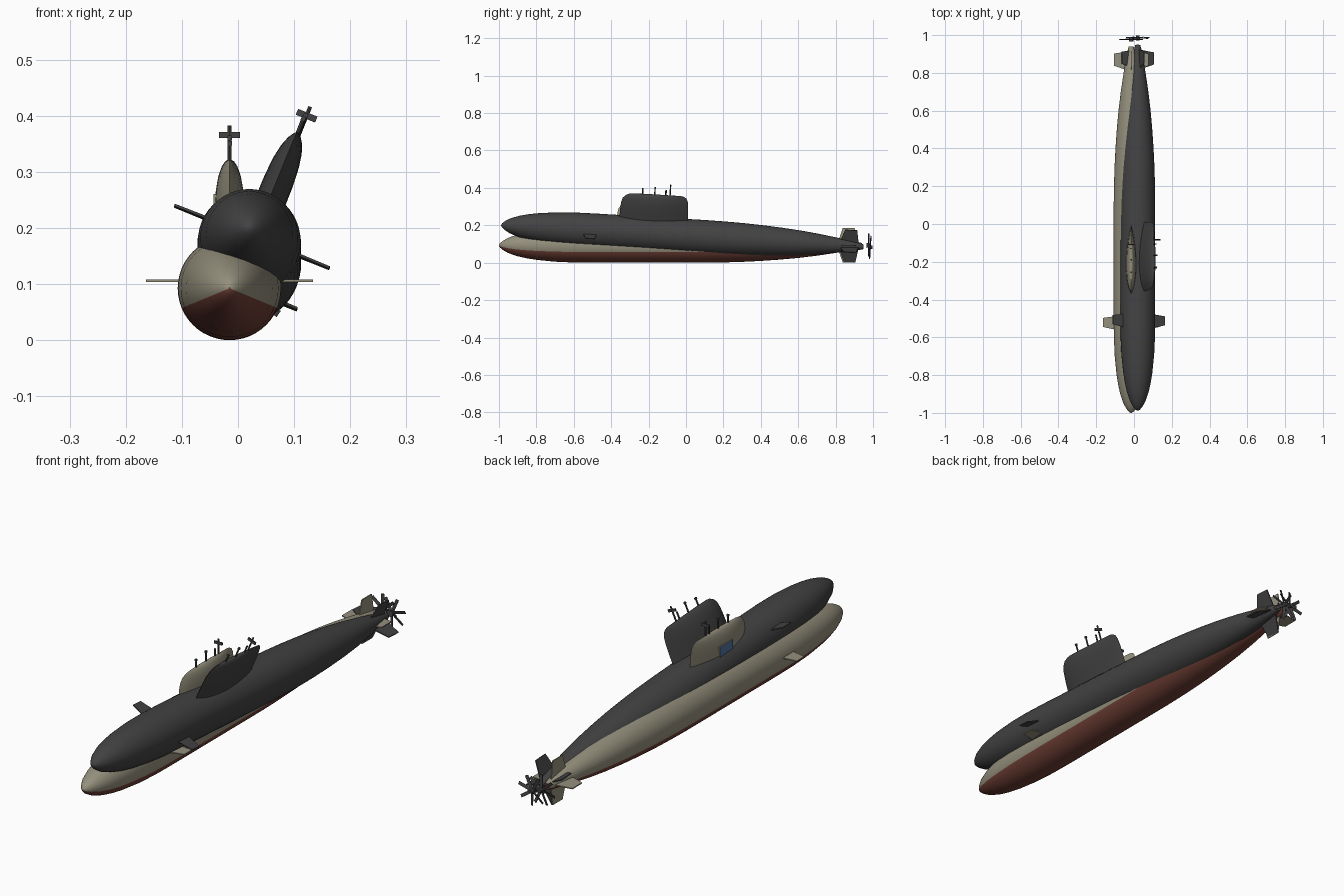
import bpy, bmesh, math
from mathutils import Matrix, Vector

if "Cube" in bpy.data.objects:
    bpy.data.objects.remove(bpy.data.objects["Cube"])


def mat(name, rgb):
    m = bpy.data.materials.new(name)
    m.diffuse_color = (*rgb, 1)
    m.use_nodes = True
    m.node_tree.nodes["Principled BSDF"].inputs["Base Color"].default_value = m.diffuse_color
    return m


DARK = mat("charcoal", (0.055, 0.055, 0.056))
BEIGE = mat("khaki_grey", (0.30, 0.28, 0.205))
RED = mat("oxide_red", (0.16, 0.05, 0.036))
BLUE = mat("panel_blue", (0.08, 0.17, 0.36))


def finish(name, bm, mats, place, smooth=None, rule=None):
    bmesh.ops.recalc_face_normals(bm, faces=bm.faces)
    for f in bm.faces:
        f.material_index = rule(f) if rule else 0
    me = bpy.data.meshes.new(name)
    bm.to_mesh(me)
    bm.free()
    ob = bpy.data.objects.new(name, me)
    bpy.context.collection.objects.link(ob)
    for m in mats:
        me.materials.append(m)
    ob.matrix_world = place
    if smooth:
        bpy.ops.object.select_all(action='DESELECT')
        ob.select_set(True)
        bpy.context.view_layer.objects.active = ob
        bpy.ops.object.shade_smooth_by_angle(angle=math.radians(smooth))
    return ob


def loft(bm, rings):
    """Skin closed rings of equal length and cap both ends."""
    vs = [[bm.verts.new(p) for p in r] for r in rings]
    n = len(vs[0])
    for a, b in zip(vs, vs[1:]):
        for i in range(n):
            bm.faces.new((a[i], a[(i + 1) % n], b[(i + 1) % n], b[i]))
    bm.faces.new(vs[0])
    bm.faces.new(vs[-1])


def box(bm, centre, size, rot=Matrix()):
    m = Matrix.Translation(centre) @ rot @ Matrix.Diagonal((*size, 1))
    bmesh.ops.create_cube(bm, size=1, matrix=m)


def rod(bm, y, z0, z1, r):
    bmesh.ops.create_cone(bm, cap_ends=True, segments=8, radius1=r, radius2=r,
                          depth=z1 - z0, matrix=Matrix.Translation((0, y, (z0 + z1) / 2)))


HULL = [(-1, .002), (-.995, .011), (-.98, .024), (-.95, .041), (-.9, .058), (-.85, .069),
        (-.8, .077), (-.7, .087), (-.6, .0915), (-.5, .0925), (.1, .0925), (.2, .091),
        (.3, .088), (.4, .083), (.5, .076), (.6, .067), (.7, .055), (.8, .04),
        (.87, .028), (.91, .021), (.94, .013)]
# height, front, back, half width
SAIL = [(.05, -.372, -.005, .028), (.14, -.37, -.006, .027), (.175, -.367, -.008, .0245),
        (.2, -.36, -.012, .02), (.217, -.345, -.02, .014), (.226, -.325, -.035, .008),
        (.229, -.305, -.05, .003)]
SEG = 48


def belly(f):
    # lower sector of the hull, 22.5 degrees under the axis
    c = f.calc_center_median()
    return 1 if math.atan2(c.z, abs(c.x)) < math.radians(-22.5) else 0


def sail_ring(z, y0, y1, w):
    n = 14
    half = [(max(0, math.sin(math.pi * (i / n) ** .8)) ** .8 * w, y0 + (y1 - y0) * i / n)
            for i in range(n + 1)]
    return [(x, y, z) for x, y in half] + [(-x, y, z) for x, y in half[-2:0:-1]]


def wing(bm, outline, z, angle, t=.0022):
    """Thin tapered plate; outline is span/length pairs, turned about the hull axis."""
    rot = Matrix.Rotation(angle, 4, 'Y')
    loft(bm, [[rot @ Vector((s, y, z + dz)) for s, y in outline] for dz in (-t, t)])


def submarine(tag, place, top, bottom):
    # hull
    bm = bmesh.new()
    loft(bm, [[(r * math.cos(2 * math.pi * i / SEG), y, r * math.sin(2 * math.pi * i / SEG))
               for i in range(SEG)] for y, r in HULL])
    finish(tag + "_hull", bm, [top, bottom], place, 40, belly)

    # sail
    bm = bmesh.new()
    loft(bm, [sail_ring(*s) for s in SAIL])
    finish(tag + "_sail", bm, [top], place, 40)

    # bow planes
    bm = bmesh.new()
    for sgn in (1, -1):
        wing(bm, [(sgn * s, y) for s, y in
                  [(.06, -.485), (.06, -.565), (.149, -.545), (.149, -.497)]], .013, 0)
    finish(tag + "_bow_planes", bm, [top], place)

    # cross of tail fins
    bm = bmesh.new()
    for k in range(4):
        wing(bm, [(.01, .81), (.01, .915), (.092, .902), (.092, .838)], 0, k * math.pi / 2)
    finish(tag + "_tail_fins", bm, [top], place)

    # masts, the last one with a crossbar
    bm = bmesh.new()
    for y, z in [(-.255, .262), (-.19, .272), (-.13, .258), (-.108, .29)]:
        rod(bm, y, .2, z, .0035)
    box(bm, (0, -.108, .273), (.037, .006, .011))
    for y, z in [(-.255, .258), (-.19, .268)]:
        box(bm, (0, y, z), (.008, .008, .008))
    finish(tag + "_masts", bm, [DARK], place)

    # propeller
    bm = bmesh.new()
    bmesh.ops.create_cone(bm, cap_ends=True, segments=16, radius1=.013, radius2=.008, depth=.024,
                          matrix=Matrix.Translation((0, .977, 0)) @ Matrix.Rotation(-math.pi / 2, 4, 'X'))
    for k in range(7):
        spin = Matrix.Rotation(2 * math.pi * k / 7, 4, 'Y')
        box(bm, spin @ Vector((0, .977, .036)), (.013, .002, .056),
            spin @ Matrix.Rotation(.35, 4, 'Z'))
    finish(tag + "_propeller", bm, [DARK], place)


level = Matrix.Translation((-.015, 0, .0925))
tilted = (Matrix.Translation((.02, .01, .141)) @ Matrix.Rotation(math.radians(-3.4), 4, 'X')
          @ Matrix.Rotation(math.radians(22), 4, 'Y'))
submarine("lower", level, BEIGE, RED)
submarine("upper", tilted, DARK, DARK)

# blue panel on the left of the lower sail
bm = bmesh.new()
box(bm, (-.0255, -.205, .142), (.007, .085, .052))
finish("sail_panel", bm, [BEIGE, BLUE], level, rule=lambda f: 1 if f.normal.x < -.9 else 0)
